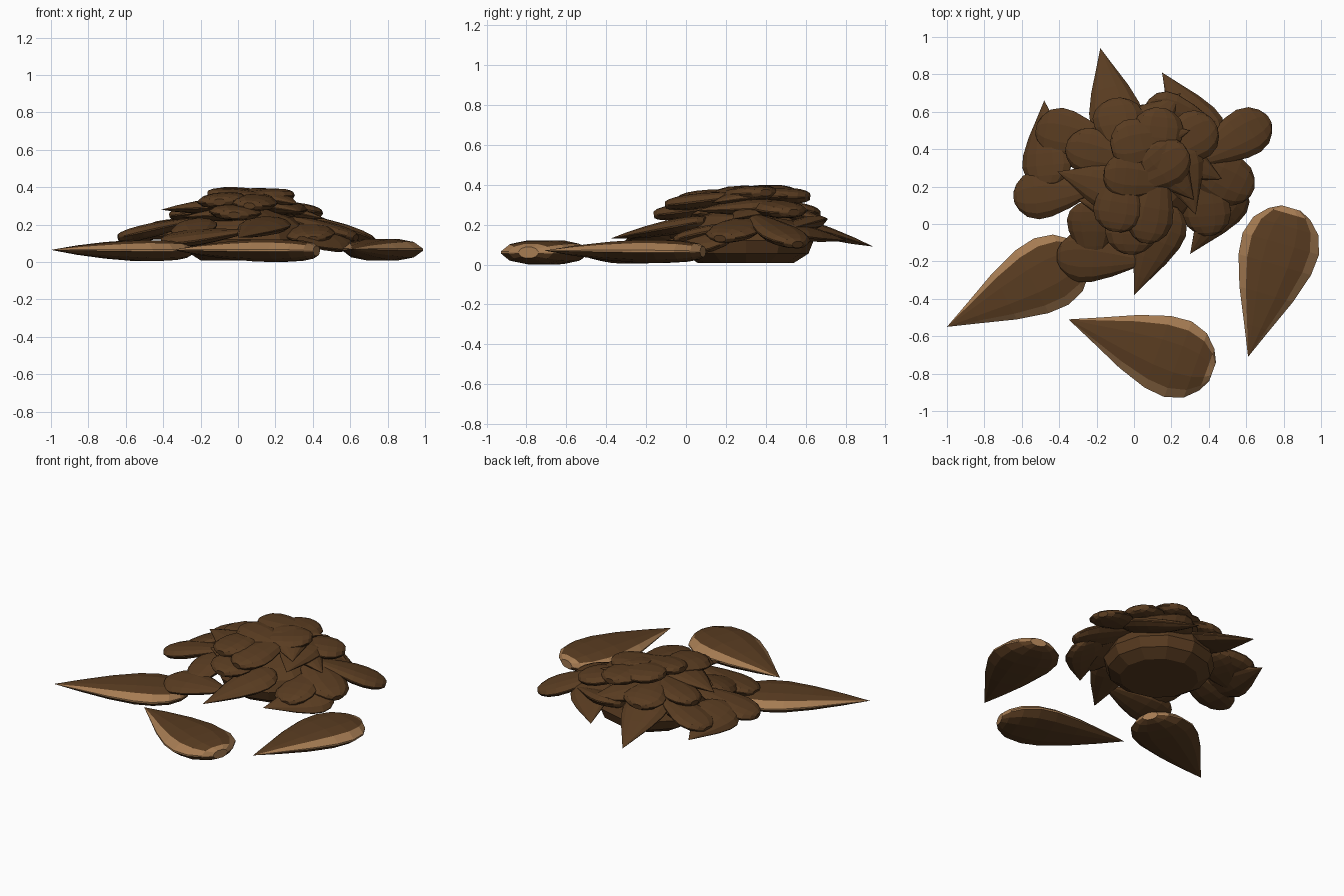
import bpy, bmesh, math, random
from mathutils import Vector, Matrix

random.seed(4)


def material(name, rgb):
    m = bpy.data.materials.new(name)
    m.diffuse_color = (*rgb, 1)
    return m


DARK = material("dark_shell", (0.1, 0.045, 0.015))
LIGHT = material("light_rim", (0.38, 0.2, 0.085))

# Teardrop outline: position along length, half width, half thickness
PROFILE = [(0, 0.0, 0.0), (0.2, 0.33, 0.45), (0.42, 0.7, 0.8), (0.62, 0.95, 1.0),
           (0.76, 1.0, 1.0), (0.88, 0.85, 0.9), (0.96, 0.55, 0.7), (1.0, 0.25, 0.45)]
# Flattened cross-section, starting at the right edge
SECTION = [(1, 0.1), (0.76, 0.72), (0.35, 1), (-0.35, 1), (-0.76, 0.72),
           (-1, 0.1), (-1, -0.1), (-0.76, -0.72), (-0.35, -1), (0.35, -1), (0.76, -0.72), (1, -0.1)]
RIM = {0, 4, 5, 11}


def seed(name, tip, end, width, thick, roll=0.0, rim=False):
    tip, end = Vector(tip), Vector(end)
    axis = (end - tip).normalized()
    side = Vector((0, 0, 1)).cross(axis).normalized()
    side = Matrix.Rotation(math.radians(roll), 3, axis) @ side
    up = axis.cross(side)
    bm = bmesh.new()
    point = bm.verts.new(tip)
    rings = []
    for t, w, h in PROFILE[1:]:
        c = tip.lerp(end, t)
        rings.append([bm.verts.new(c + side * (u * w * width / 2) + up * (v * h * thick / 2))
                      for u, v in SECTION])
    n = len(SECTION)
    for i in range(n):
        j = (i + 1) % n
        faces = [bm.faces.new((point, rings[0][j], rings[0][i]))]
        for a, b in zip(rings, rings[1:]):
            faces.append(bm.faces.new((a[i], a[j], b[j], b[i])))
        for f in faces:
            f.material_index = 1 if rim and i in RIM else 0
        if rim and i < 6:
            faces[-1].material_index = 1
    bm.faces.new(rings[-1]).material_index = 1 if rim else 0
    bmesh.ops.recalc_face_normals(bm, faces=bm.faces)
    me = bpy.data.meshes.new(name)
    bm.to_mesh(me)
    bm.free()
    me.materials.append(DARK)
    me.materials.append(LIGHT)
    ob = bpy.data.objects.new(name, me)
    bpy.context.collection.objects.link(ob)
    return ob


# Three large loose seeds with pale rims
seed("large_seed_left", (-1, -0.55, 0.065), (-0.265, -0.16, 0.06), 0.4, 0.11, 0, True)
seed("large_seed_front", (-0.35, -0.51, 0.065), (0.42, -0.79, 0.06), 0.43, 0.12, 0, True)
seed("large_seed_right", (0.61, -0.71, 0.07), (0.84, 0.085, 0.065), 0.425, 0.115, 0, True)

# Mound under the pile, flattened on the ground
bm = bmesh.new()
bmesh.ops.create_uvsphere(bm, u_segments=12, v_segments=8, radius=1)
for v in bm.verts:
    v.co = Vector((0.05 + 0.35 * v.co.x, 0.3 + 0.34 * v.co.y, max(0.008, 0.12 + 0.17 * v.co.z)))
me = bpy.data.meshes.new("pile_mound")
bm.to_mesh(me)
bm.free()
me.materials.append(DARK)
bpy.context.collection.objects.link(bpy.data.objects.new("pile_mound", me))

# Pile seeds: (pointed end, round end, width, roll)
LOWER = [
    ((-0.18, 0.94, 0.09), (-0.06, 0.42, 0.24), 0.29, 0),
    ((0.15, 0.81, 0.12), (0.42, 0.4, 0.2), 0.28, -12),
    ((0.27, 0.3, 0.27), (0.72, 0.56, 0.1), 0.26, 0),
    ((0.15, 0.42, 0.27), (0.63, 0.17, 0.13), 0.27, 0),
    ((0.3, -0.16, 0.1), (0.56, 0.22, 0.13), 0.27, 28),
    ((0.0, -0.38, 0.13), (0.2, 0.1, 0.22), 0.27, 5),
    ((0.1, -0.2, 0.17), (-0.41, -0.17, 0.11), 0.27, -12),
    ((-0.15, 0.2, 0.24), (-0.64, 0.14, 0.13), 0.26, 0),
    ((-0.48, 0.66, 0.12), (-0.46, 0.2, 0.18), 0.28, 18),
    ((-0.05, 0.42, 0.27), (-0.52, 0.51, 0.15), 0.27, 0),
    ((-0.6, 0.3, 0.12), (-0.2, 0.5, 0.2), 0.27, 5),
    ((-0.22, -0.28, 0.11), (-0.24, 0.12, 0.21), 0.25, -8),
    ((0.47, 0.52, 0.18), (0.05, 0.6, 0.2), 0.27, -12),
    ((0.36, 0.4, 0.22), (0.4, -0.06, 0.12), 0.26, 8),
    ((0.0, 0.3, 0.31), (-0.02, -0.16, 0.25), 0.28, 0),
]
MIDDLE = [
    ((0.25, 0.7, 0.22), (-0.05, 0.4, 0.29), 0.27, 0),
    ((0.47, 0.24, 0.23), (0.1, 0.42, 0.31), 0.27, 0),
    ((0.33, 0.05, 0.27), (0.2, 0.45, 0.3), 0.27, 0),
    ((-0.41, 0.28, 0.28), (0.0, 0.15, 0.31), 0.26, 0),
    ((0.1, 0.3, 0.32), (-0.36, 0.42, 0.25), 0.25, 0),
    ((-0.05, 0.3, 0.32), (-0.1, 0.67, 0.25), 0.27, 0),
    ((0.05, 0.3, 0.32), (0.43, 0.54, 0.26), 0.27, 0),
    ((-0.3, 0.13, 0.24), (0.1, 0.05, 0.27), 0.25, 0),
]
TOP = [
    ((0.1, 0.2, 0.36), (0.14, 0.62, 0.34), 0.27, 0),
    ((-0.04, 0.38, 0.36), (-0.1, -0.04, 0.32), 0.27, 0),
    ((0.3, 0.22, 0.33), (-0.16, 0.27, 0.365), 0.26, 0),
    ((0.32, 0.13, 0.31), (0.08, 0.42, 0.37), 0.27, 0),
    ((-0.12, 0.15, 0.34), (0.28, 0.4, 0.36), 0.27, 0),
    ((0.3, 0.5, 0.34), (-0.12, 0.4, 0.37), 0.27, 0),
    ((0.15, 0.4, 0.36), (0.06, -0.1, 0.3), 0.25, 0),
]
for layer, rows, tilt in (("lower", LOWER, 4), ("middle", MIDDLE, 7), ("top", TOP, 5)):
    for k, (tip, end, width, roll) in enumerate(rows):
        seed(f"{layer}_pile_seed_{k + 1}", tip, end, width, 0.075,
             roll + random.uniform(-tilt, tilt))
